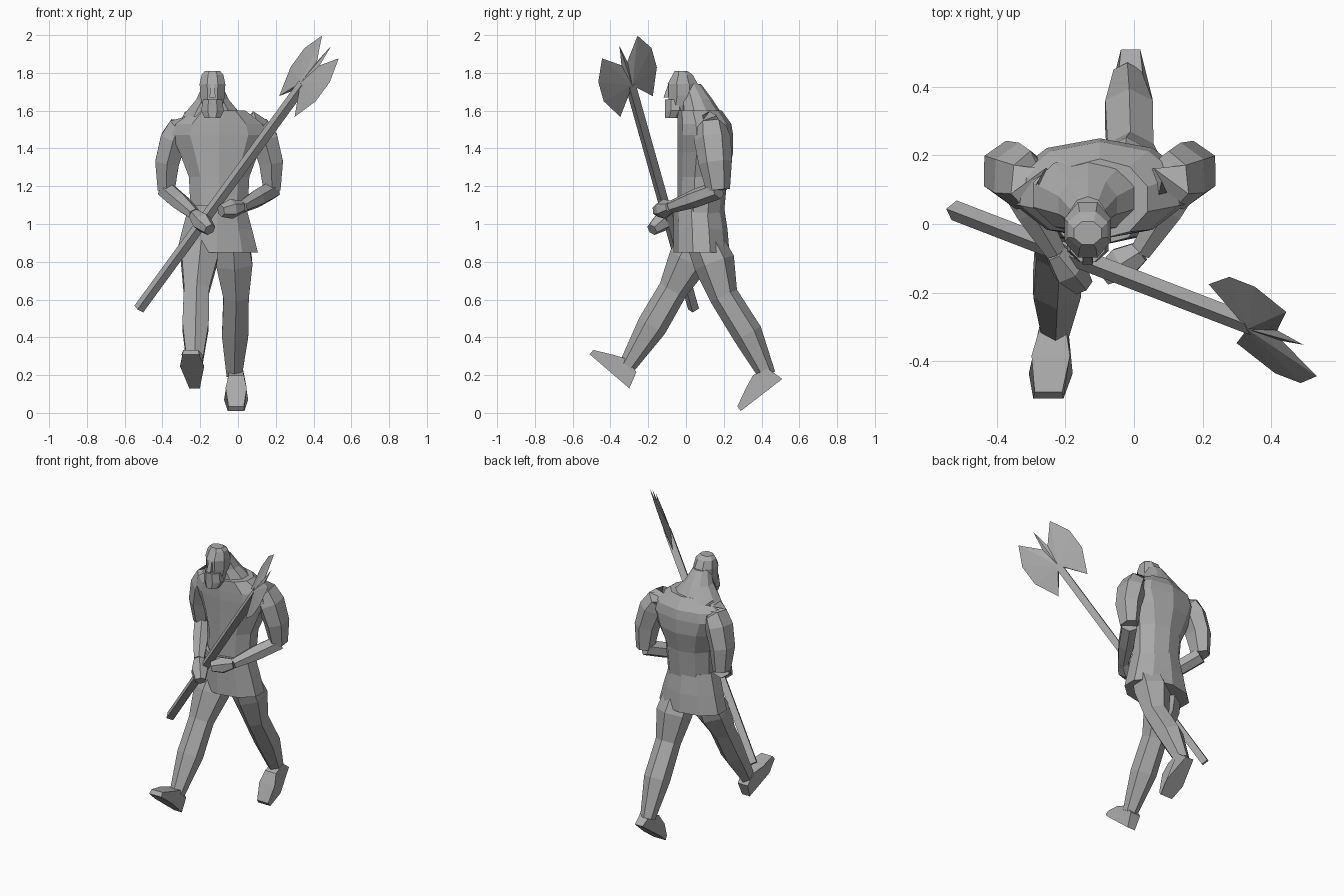
import bpy, bmesh, math
from mathutils import Vector

default_cube = bpy.data.objects.get("Cube")
if default_cube:
    bpy.data.objects.remove(default_cube)

stone = bpy.data.materials.new("stone grey")
stone.use_nodes = True
stone_colour = (.4, .4, .4, 1)
stone.diffuse_color = stone_colour
stone.node_tree.nodes["Principled BSDF"].inputs["Base Color"].default_value = stone_colour

BODY_X = -.1     # centre plane of the body
HEAD_X = -.135   # the head leans to the right


def finish(name, bm):
    """Turn a mesh under construction into a flat shaded grey object."""
    bmesh.ops.recalc_face_normals(bm, faces=bm.faces)
    mesh = bpy.data.meshes.new(name)
    bm.to_mesh(mesh)
    bm.free()
    mesh.materials.append(stone)
    part = bpy.data.objects.new(name, mesh)
    bpy.context.scene.collection.objects.link(part)


def skin(name, rings):
    """Join rings with equal numbers of points into a closed body."""
    bm = bmesh.new()
    rows = [[bm.verts.new(point) for point in ring] for ring in rings]
    for low, high in zip(rows, rows[1:]):
        for i in range(len(low)):
            bm.faces.new((low[i - 1], low[i], high[i], high[i - 1]))
    bm.faces.new(rows[0])
    bm.faces.new(rows[-1])
    finish(name, bm)


def oval(centre, side, depth, count):
    """Ring of points around a centre, spanned by two half axes."""
    angles = [math.tau * (i + .5) / count for i in range(count)]
    widen = 1 / math.cos(math.pi / count)
    return [centre + side * math.cos(a) * widen + depth * math.sin(a) for a in angles]


def stack(name, centre_x, front, sections, count=10, lean=0):
    """Level ovals whose front leans back with height: height, half width, back."""
    rings = []
    for height, half_width, back in sections:
        near = front + lean * (height - sections[0][0])
        centre = Vector((centre_x, (near + back) / 2, height))
        depth = Vector((0, (back - near) / 2, 0))
        rings.append(oval(centre, Vector((half_width, 0, 0)), depth, count))
    skin(name, rings)


def limb(name, joints, radii, bulge, depth_ratio=1.1, muscle_shift=(0, 0, 0)):
    """Tube through joints, with a muscle ring midway between neighbours."""
    points, sizes = [joints[0]], [radii[0]]
    for i in range(1, len(joints)):
        points += [(joints[i - 1] + joints[i]) / 2 + Vector(muscle_shift), joints[i]]
        sizes += [(radii[i - 1] + radii[i]) / 2 * bulge, radii[i]]
    rings = []
    for i, point in enumerate(points):
        ahead = points[min(i + 1, len(points) - 1)] - points[max(i - 1, 0)]
        # Steep limbs keep their side axis along x, flat ones stay level
        steep = abs(ahead.normalized().z) > .6
        side = Vector((0, 1, 0)).cross(ahead) if steep else ahead.cross(Vector((0, 0, 1)))
        side.normalize()
        depth = ahead.normalized().cross(side)
        rings.append(oval(point, side * sizes[i], depth * sizes[i] * depth_ratio, 6))
    skin(name, rings)


def foot(name, heel, toe, half_width=.04):
    """Wedge above the sole line from heel to toe, broadest at the ball."""
    sole = toe - heel
    rise = Vector((1, 0, 0)).cross(-sole).normalized()
    if rise.z < 0:
        rise.negate()
    outline = [heel, heel + sole * .65, toe, toe + rise * .03,
               heel + sole * .65 + rise * .08, heel + sole * .4 + rise * .11,
               heel + sole * .1 + rise * .09]
    spread = [.7, 1.6, 1.1, 1, 1.4, 1, .9]
    rings = []
    for direction in (-1, 1):
        offset = Vector((direction * half_width, 0, 0))
        rings.append([point + offset * wide for point, wide in zip(outline, spread)])
    skin(name, rings)


# Torso: narrow waist, broad chest, hunched shoulders, sloping neck
stack("torso", BODY_X, -.045, [
    (1.05, .15, .2), (1.25, .16, .22), (1.38, .21, .25),
    (1.47, .25, .25), (1.53, .23, .24), (1.6, .14, .19)])
stack("neck", HEAD_X, -.03, [(1.57, .16, .2), (1.66, .085, .14), (1.74, .05, .08)])

# Tunic skirt, flaring from the waist
stack("skirt", BODY_X - .01, -.065, [(.85, .215, .23), (.97, .185, .22), (1.1, .15, .2)])

# Head, beard and nose
stack("head", HEAD_X, -.1, [(1.6, .05, .04), (1.68, .065, .07), (1.74, .068, .07)], count=8)
stack("crown", HEAD_X, -.105, [
    (1.74, .068, .07), (1.79, .058, .04), (1.81, .04, .01)], count=8, lean=.6)
stack("beard", HEAD_X, -.115, [(1.56, .04, -.03), (1.6, .06, 0), (1.66, .05, 0)], count=8)
stack("nose", HEAD_X, -.125, [(1.67, .016, -.08), (1.74, .01, -.08)], count=4, lean=.4)

# Upper arms mirror each other and flow out of the shoulders
elbows = {}
for side_name, mirror in (("right", -1), ("left", 1)):
    neck_side = Vector((BODY_X + mirror * .15, .12, 1.55))
    shoulder = Vector((BODY_X + mirror * .24, .14, 1.45))
    elbow = Vector((BODY_X + mirror * .28, .17, 1.18))
    outward = (mirror * .015, 0, .01)
    limb(side_name + "_upper_arm", [neck_side, shoulder, elbow],
         (.04, .07, .045), 1.1, 1.4, outward)
    elbows[side_name] = elbow

# Forearms reach forward to the shaft
grips = {"right": (Vector((-.23, -.08, 1.05)), Vector((-.15, -.18, .97))),
         "left": (Vector((.02, -.08, 1.09)), Vector((-.09, -.15, 1.07)))}
for side_name, (wrist, fingers) in grips.items():
    limb(side_name + "_forearm", [elbows[side_name], wrist], (.045, .03), 1.2)
    limb(side_name + "_hand", [wrist, fingers], (.03, .03), 1.6)

# Striding legs: hip, knee and ankle, with calf and thigh swelling
strides = {
    "right": [Vector((-.19, .08, .95)), Vector((-.22, -.07, .65)), Vector((-.23, -.31, .25))],
    "left": [Vector((-.03, .08, .95)), Vector((-.01, .2, .62)), Vector((-.02, .43, .2))]}
for side_name, joints in strides.items():
    limb(side_name + "_leg", joints, (.08, .067, .04), 1.3, 1.15, (0, .01, .01))

# Feet, the front one on its heel and the rear one on its toes
foot("right_foot", Vector((-.23, -.3, .13)), Vector((-.25, -.51, .31)))
foot("left_foot", Vector((-.01, .51, .18)), Vector((-.01, .29, .01)))

# Great axe: square shaft from tail to blade
tail = Vector((-.525, .04, .55))
hub = Vector((.345, -.295, 1.74))
along = (hub - tail).normalized()
across = Vector((.37, -.78, -.5)).normalized()
flat = along.cross(across)
square = [across + flat, flat - across, -across - flat, across - flat]
skin("axe_shaft", [[end + corner * .021 for corner in square] for end in (tail, hub)])

# Twin blades with a top spike, thick in the middle and thin at the edge
half_blade = [(.14, .02), (.25, .12), (.13, .18), (0, .18), (-.15, .11), (-.04, .03)]
outline = [(.26, 0)] + half_blade + [(up, -out) for up, out in reversed(half_blade)]
bm = bmesh.new()
rim = [bm.verts.new(hub + along * up + across * out) for up, out in outline]
for face_side in (1, -1):
    middle = bm.verts.new(hub + flat * .02 * face_side)
    for i, corner in enumerate(rim):
        bm.faces.new((middle, rim[i - 1], corner))
finish("axe_blade", bm)
